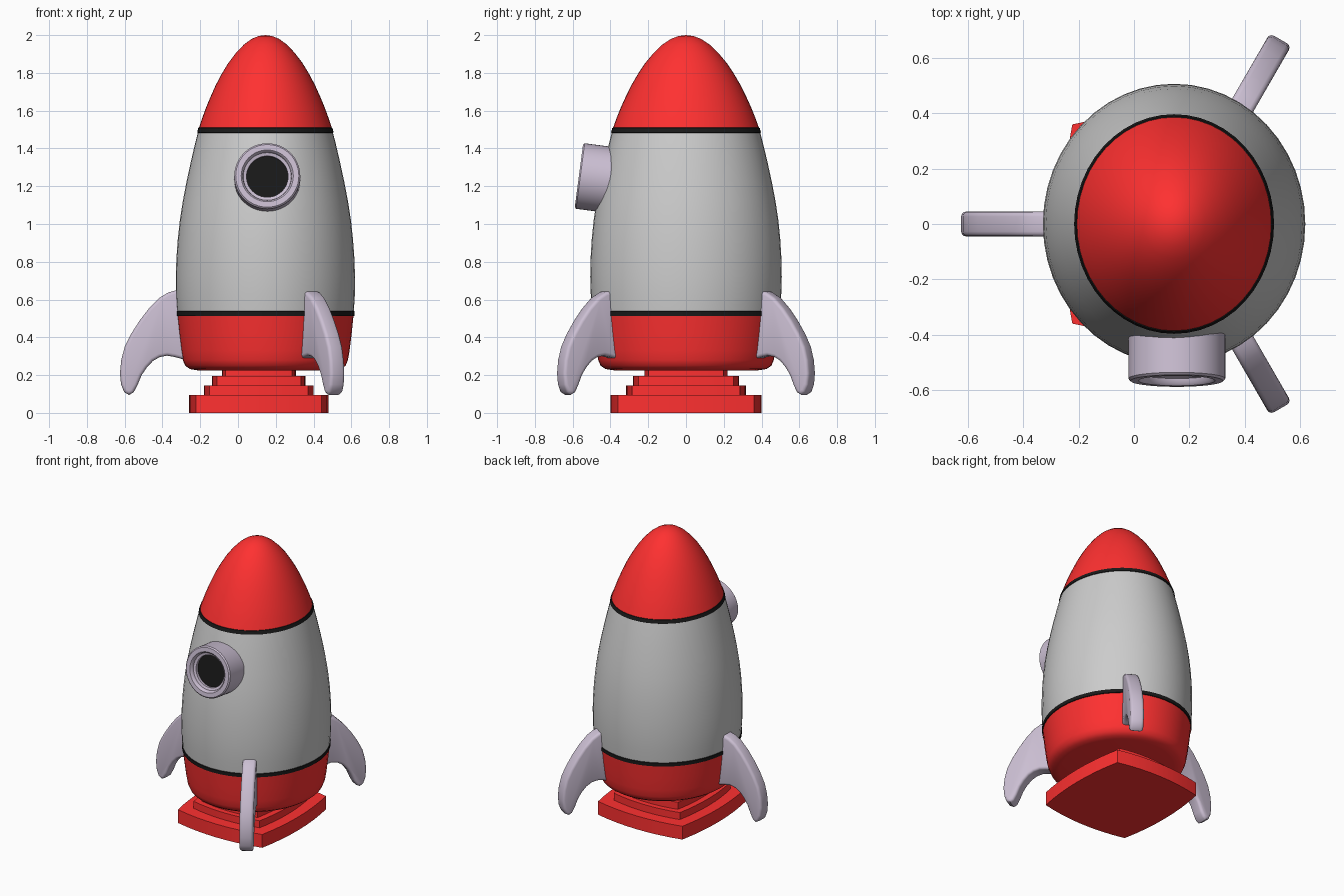
import bpy, bmesh, math
from mathutils import Matrix, Vector

if "Cube" in bpy.data.objects:
    bpy.data.objects.remove(bpy.data.objects["Cube"])

CX = 0.145  # rocket axis


def material(name, rgb):
    m = bpy.data.materials.new(name)
    m.diffuse_color = (*rgb, 1)
    m.use_nodes = True
    m.node_tree.nodes["Principled BSDF"].inputs["Base Color"].default_value = m.diffuse_color
    return m


RED = material("red", (1.0, 0.03, 0.03))
BLACK = material("black", (0.01, 0.01, 0.01))
MAUVE = material("mauve", (0.6, 0.52, 0.65))


def finish(bm, name, mat=None, angle=40):
    bmesh.ops.remove_doubles(bm, verts=bm.verts, dist=1e-5)
    bmesh.ops.recalc_face_normals(bm, faces=bm.faces)
    me = bpy.data.meshes.new(name)
    bm.to_mesh(me)
    bm.free()
    ob = bpy.data.objects.new(name, me)
    bpy.context.collection.objects.link(ob)
    if mat:
        me.materials.append(mat)
    bpy.ops.object.select_all(action='DESELECT')
    ob.select_set(True)
    bpy.context.view_layer.objects.active = ob
    bpy.ops.object.shade_smooth_by_angle(angle=math.radians(angle))
    return ob


def loft(bm, rings):
    loops = [[bm.verts.new(p) for p in r] for r in rings]
    for a, b in zip(loops, loops[1:]):
        n = len(a)
        for i in range(n):
            j = (i + 1) % n
            bm.faces.new((a[i], a[j], b[j], b[i]))
    return loops


def ring(r, z, sx=1.0, n=48):
    return [Vector((r * sx * math.cos(2 * math.pi * i / n),
                    r * math.sin(2 * math.pi * i / n), z)) for i in range(n)]


def hull_part(name, profile, mat):
    # slightly narrower in x, more so towards the nose
    bm = bmesh.new()
    loft(bm, [[p + Vector((CX, 0, 0)) for p in
               ring(max(r, 1e-6), z, 0.94 - 0.03 * max(0, min(1, (z - 0.6) / 0.9)))]
              for r, z in profile])
    return finish(bm, name, mat)


# Hull, bottom to top
hull_part("hull_bottom", [(0, .225), (.38, .225), (.425, .232), (.452, .25), (.465, .28),
                          (.474, .33), (.486, .42), (.496, .512)], RED)
hull_part("lower_band", [(.496, .512), (.501, .514), (.502, .538), (.498, .54)], BLACK)
hull_part("hull_middle", [(.498, .54), (.504, .62), (.507, .72), (.505, .82), (.499, .92),
                          (.489, 1.02), (.474, 1.12), (.455, 1.22), (.431, 1.33),
                          (.407, 1.43), (.393, 1.483)], None)
hull_part("upper_band", [(.393, 1.483), (.397, 1.485), (.390, 1.509), (.386, 1.51)], BLACK)
hull_part("nose_cone", [(.386, 1.51), (.368, 1.56), (.346, 1.615), (.32, 1.672), (.289, 1.735),
                        (.254, 1.795), (.216, 1.852), (.172, 1.905), (.125, 1.95),
                        (.08, 1.98), (.04, 1.995), (0, 2.0)], RED)


# Stepped exhaust plates: squares with bowed sides
def bowed_square(hx, hy, z, c=0.9, n=8):
    pts = []
    for k in range(4):
        for i in range(n):
            s = -1 + 2 * i / n
            d = c + (1 - c) * (1 - s * s)
            p = Matrix.Rotation(k * math.pi / 2, 2) @ Vector((d, s * c))
            pts.append(Vector((0.11 + p.x * hx, p.y * hy, z)))
    return pts


for k, (hx, hy, z0, z1) in enumerate([(.37, .40, 0, .095), (.29, .317, .09, .145),
                                      (.247, .28, .14, .195), (.196, .22, .19, .235)]):
    bm = bmesh.new()
    loops = loft(bm, [bowed_square(hx, hy, z0), bowed_square(hx, hy, z1)])
    bm.faces.new(loops[0])
    bm.faces.new(loops[1])
    finish(bm, f"exhaust_step_{k + 1}", RED)

# Three curved fins (radius from axis, height)
FIN = [(.40, .66), (.47, .65), (.515, .637), (.56, .61), (.615, .555), (.665, .49),
       (.71, .42), (.745, .35), (.763, .28), (.77, .21), (.764, .15), (.748, .11),
       (.722, .095), (.698, .108), (.678, .145), (.655, .2), (.628, .24), (.595, .275),
       (.56, .295), (.52, .303), (.48, .296), (.44, .285), (.38, .28)]
for k, deg in enumerate((180, 60, -60)):
    bm = bmesh.new()
    t = .045
    loops = loft(bm, [[(r, y, z) for r, z in FIN] for y in (-t, t)])
    bm.faces.new(loops[0])
    bm.faces.new(loops[1])
    bmesh.ops.recalc_face_normals(bm, faces=bm.faces)
    rim = [e for e in bm.edges if abs(e.verts[0].co.y - e.verts[1].co.y) < 1e-6]
    bmesh.ops.bevel(bm, geom=rim, offset=.018, segments=3, profile=.5, affect='EDGES')
    bmesh.ops.transform(bm, verts=bm.verts, matrix=Matrix.Translation((CX, 0, 0))
                        @ Matrix.Rotation(math.radians(deg), 4, 'Z'))
    finish(bm, f"fin_{k + 1}", MAUVE)

# Porthole: tube tilted slightly upward, with dark glass
PLACE = Matrix.Translation((.155, -.567, 1.255)) @ Matrix.Rotation(math.radians(90 - 7.5), 4, 'X')
bm = bmesh.new()
loft(bm, [ring(r, z) for r, z in [(.175, -.22), (.175, -.008), (.167, 0), (.138, 0), (.13, -.008),
                                  (.127, -.025), (.11, -.03), (.11, -.06)]])
bmesh.ops.transform(bm, verts=bm.verts, matrix=PLACE)
finish(bm, "porthole_frame", MAUVE)

bm = bmesh.new()
bmesh.ops.create_circle(bm, cap_ends=True, segments=48, radius=.112)
bmesh.ops.transform(bm, verts=bm.verts, matrix=PLACE @ Matrix.Translation((0, 0, -.05)))
finish(bm, "porthole_glass", BLACK)
